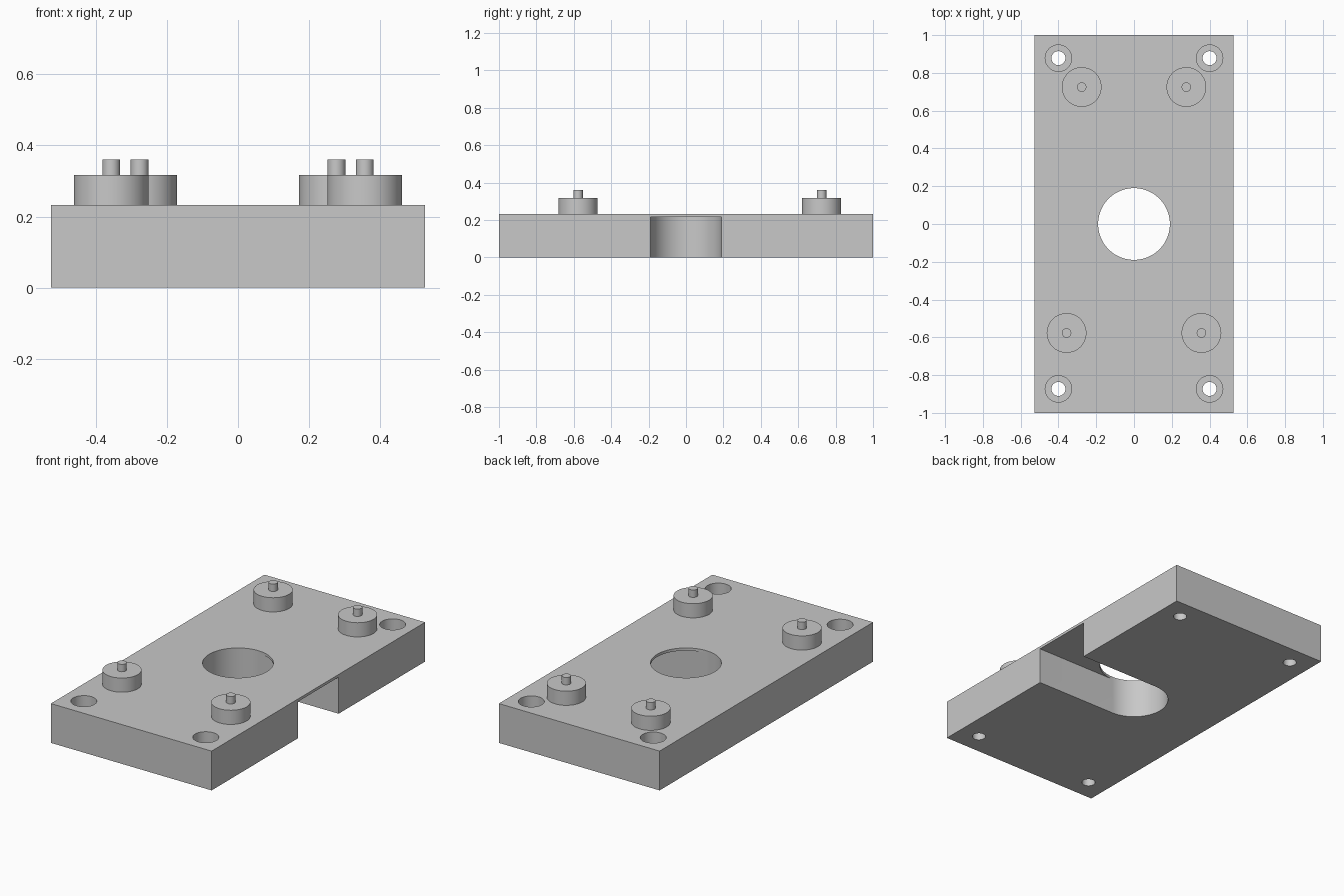
import bpy
from math import radians

old = bpy.data.objects.get("Cube")
if old:
    bpy.data.objects.remove(old, do_unlink=True)

HALF_X, HALF_Y, TOP = 0.527, 1.0, 0.233
BORE_R, SLOT_TOP = 0.19, 0.217

grey = bpy.data.materials.new("plain_grey")
grey.use_nodes = True
grey.diffuse_color = (0.58, 0.58, 0.58, 1)
grey.node_tree.nodes["Principled BSDF"].inputs["Base Color"].default_value = grey.diffuse_color


def box(name, x0, x1, y0, y1, z0, z1):
    bpy.ops.mesh.primitive_cube_add(size=1, location=((x0 + x1) / 2, (y0 + y1) / 2, (z0 + z1) / 2))
    ob = bpy.context.object
    ob.name = name
    ob.scale = (x1 - x0, y1 - y0, z1 - z0)
    bpy.ops.object.transform_apply(location=True, rotation=False, scale=True)
    ob.data.materials.append(grey)
    return ob


def cylinder(name, x, y, r, z0, z1, sides=64):
    bpy.ops.mesh.primitive_cylinder_add(vertices=sides, radius=r, depth=z1 - z0,
                                        location=(x, y, (z0 + z1) / 2))
    ob = bpy.context.object
    ob.name = name
    ob.data.materials.append(grey)
    return ob


def smooth(ob):
    bpy.ops.object.select_all(action='DESELECT')
    ob.select_set(True)
    bpy.context.view_layer.objects.active = ob
    bpy.ops.object.shade_smooth_by_angle(angle=radians(30))


def cut(target, cutter):
    mod = target.modifiers.new("cut", 'BOOLEAN')
    mod.operation = 'DIFFERENCE'
    mod.solver = 'EXACT'
    mod.object = cutter
    bpy.context.view_layer.objects.active = target
    bpy.ops.object.modifier_apply(modifier=mod.name)
    bpy.data.objects.remove(cutter, do_unlink=True)


# Base plate with a central bore and a slot from the bore to the left edge
plate = box("base_plate", -HALF_X, HALF_X, -HALF_Y, HALF_Y, 0, TOP)
cut(plate, box("slot_cutter", 0, HALF_X + 0.1, -BORE_R, BORE_R, -0.1, SLOT_TOP))
cut(plate, cylinder("bore_cutter", 0, 0, BORE_R, -0.2, TOP + 0.1, 96))

# Counterbored screw holes near the corners
for x in (-0.4, 0.4):
    for y in (-0.873, 0.878):
        cut(plate, cylinder("screw_hole_cutter", x, y, 0.037, -0.1, TOP + 0.1, 48))
        cut(plate, cylinder("counterbore_cutter", x, y, 0.07, 0.11, TOP + 0.1, 48))
smooth(plate)

# Round bosses, each with a small locating pin
for end, x, y in (("front", 0.357, -0.577), ("back", 0.277, 0.725)):
    for side, sign in (("left", 1), ("right", -1)):
        smooth(cylinder(f"{end}_{side}_boss", sign * x, y, 0.105, TOP, 0.317))
        smooth(cylinder(f"{end}_{side}_pin", sign * x, y, 0.025, 0.317, 0.361, 32))
